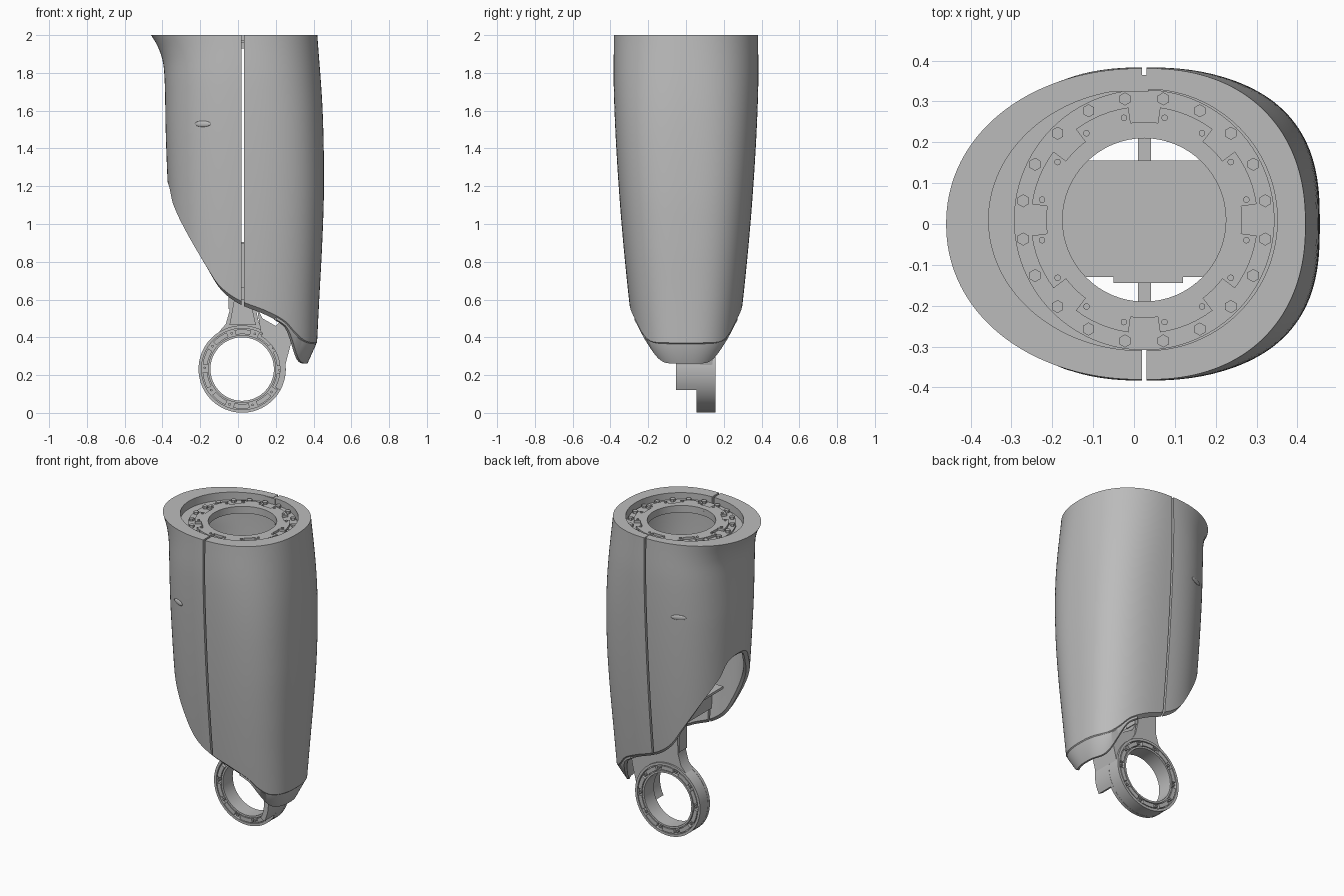
import bpy, bmesh
from math import sin, cos, pi, radians, atan2
from mathutils import Matrix, Vector

if "Cube" in bpy.data.objects:
    bpy.data.objects.remove(bpy.data.objects["Cube"])

grey = bpy.data.materials.new("plain grey")
grey.use_nodes = True
COLOR = (0.5, 0.5, 0.5, 1)
grey.diffuse_color = COLOR
grey.node_tree.nodes["Principled BSDF"].inputs["Base Color"].default_value = COLOR


def finish(name, bm, angle=35):
    bmesh.ops.recalc_face_normals(bm, faces=bm.faces)
    me = bpy.data.meshes.new(name)
    bm.to_mesh(me)
    bm.free()
    me.materials.append(grey)
    ob = bpy.data.objects.new(name, me)
    bpy.context.collection.objects.link(ob)
    bpy.ops.object.select_all(action='DESELECT')
    ob.select_set(True)
    bpy.context.view_layer.objects.active = ob
    bpy.ops.object.shade_smooth_by_angle(angle=radians(angle))


def curve(points, v):
    """Smooth interpolation through sorted (position, value) pairs."""
    if v <= points[0][0]:
        return points[0][1]
    if v >= points[-1][0]:
        return points[-1][1]
    slope = lambda i: ((points[min(i + 1, len(points) - 1)][1] - points[max(i - 1, 0)][1]) /
                       (points[min(i + 1, len(points) - 1)][0] - points[max(i - 1, 0)][0]))
    for i in range(len(points) - 1):
        (p, a), (q, b) = points[i], points[i + 1]
        if v <= q:
            h = q - p
            t = (v - p) / h
            return ((2*t**3 - 3*t*t + 1) * a + (t**3 - 2*t*t + t) * h * slope(i)
                    + (3*t*t - 2*t**3) * b + (t**3 - t*t) * h * slope(i + 1))


# Silhouettes of the shell, and how square its cross-section is
CX, GAP = 0.025, 0.006
LEFT_X = [(0.5, -0.33), (1.0, -0.362), (1.25, -0.374), (1.5, -0.383), (1.75, -0.388),
          (1.86, -0.398), (1.94, -0.425), (2.0, -0.46)]
RIGHT_X = [(0.3, 0.415), (0.6, 0.43), (0.9, 0.446), (1.2, 0.455), (1.6, 0.448), (2.0, 0.42)]
HALF_Y = [(0.3, 0.265), (0.6, 0.302), (1.0, 0.341), (1.4, 0.369), (1.75, 0.383), (2.0, 0.381)]
LEFT_SQUARE = [(1.5, 2.35), (1.8, 2.3), (2.0, 2.08)]
RIGHT_SQUARE = [(0.5, 2.65), (1.4, 2.7), (2.0, 2.25)]
CUT = [(-0.39, 1.26), (-0.365, 1.2), (-0.345, 1.11), (-0.28, 0.97), (-0.17, 0.78), (-0.1, 0.675),
       (0, 0.6), (0.15, 0.54), (0.25, 0.485), (0.31, 0.42), (0.36, 0.38), (0.42, 0.37)]


def wall(side, th, z, inset=0.0):
    edge = curve(RIGHT_X if side > 0 else LEFT_X, z)
    a = abs(edge - CX) - GAP - inset
    b = curve(HALF_Y, z) - inset
    e = 2 / curve(RIGHT_SQUARE if side > 0 else LEFT_SQUARE, z)
    s = sin(th)
    return (CX + side * (GAP + a * max(cos(th), 0) ** e), b * abs(s) ** e * (1 if s > 0 else -1), z)


def cut_height(side, th):
    z = 1.0
    for _ in range(12):
        z = 0.5 * z + 0.5 * curve(CUT, wall(side, th, z)[0])
    return z


def loft(columns, name):
    """Closed cross-sections joined into a solid, with both ends capped."""
    bm = bmesh.new()
    cols = [[bm.verts.new(p) for p in c] for c in columns]
    n = len(cols[0])
    for a, b in zip(cols, cols[1:]):
        for i in range(n):
            j = (i + 1) % n
            bm.faces.new((a[i], a[j], b[j], b[i]))
    bm.faces.new(cols[0])
    bm.faces.new(cols[-1])
    finish(name, bm)


def angles(n):
    return [-pi / 2 + pi * i / n for i in range(n + 1)]


# Two shell halves with a rim, an inner ledge and a slanted lower opening
def shell_half(side, name):
    cols, rows, thick = [], 36, 0.035
    for th in angles(72):
        zb = cut_height(side, th)
        c = [wall(side, th, zb + (2 - zb) * i / rows) for i in range(rows + 1)]
        rim = lambda r, q, z: (CX + side * (GAP + r * cos(th)), 0.01 + q * sin(th), z)
        wide = 0.375 if side < 0 else 0.32
        c += [rim(wide, 0.32, 2), rim(wide, 0.32, 1.95), rim(0.30, 0.305, 1.95), rim(0.30, 0.305, 1.91)]
        c += [wall(side, th, 1.91 + (zb - 1.91) * i / 14, thick) for i in range(15)]
        c.append(wall(side, th, zb - 0.02, 0.02))
        cols.append(c)
    loft(cols, name)


shell_half(1, "outer_shell")
shell_half(-1, "inner_shell")

# Tapered skirt under the long side of the shell
cols = []
for th in angles(72)[8:-8]:
    zb = cut_height(1, th)
    x, y, z = wall(1, th, zb, 0.006)
    k = min(max((x - 0.25) / 0.15, 0), 1)
    k = k * k * (3 - 2 * k)
    low = (x - 0.045 * k, y * (1 - 0.24 * k), zb - 0.02 - 0.09 * k)
    cols.append([(x, y, zb + 0.03), (x, y, zb - 0.01), low, (low[0] - 0.012, low[1] * 0.95, low[2]),
                 (x - 0.03, y * 0.9, zb + 0.03)])
loft(cols, "lower_skirt")


def sector(name, center, r0, r1, depth, a0=0, a1=360, upright=False, steps=64):
    """Ring or arc slab along z, or along y when upright."""
    bm = bmesh.new()
    full = a1 - a0 >= 360
    n = max(3, int(steps * (a1 - a0) / 360))
    cols = []
    for i in range(n if full else n + 1):
        t = radians(a0 + (a1 - a0) * i / n)
        ring = [(r0, 0), (r1, 0), (r1, depth), (r0, depth)]
        cols.append([bm.verts.new((r * cos(t), d, r * sin(t)) if upright
                                  else (r * cos(t), r * sin(t), d)) for r, d in ring])
    pairs = list(zip(cols, cols[1:])) + ([(cols[-1], cols[0])] if full else [])
    for a, b in pairs:
        for k in range(4):
            m = (k + 1) % 4
            bm.faces.new((a[k], a[m], b[m], b[k]))
    if not full:
        bm.faces.new(cols[0])
        bm.faces.new(cols[-1])
    bmesh.ops.translate(bm, verts=bm.verts, vec=center)
    finish(name, bm)


def box(name, lo, hi):
    bm = bmesh.new()
    bmesh.ops.create_cube(bm, size=1)
    for v in bm.verts:
        v.co = [(l + h) / 2 + c * (h - l) for l, h, c in zip(lo, hi, v.co)]
    finish(name, bm)


def slab(name, outline, y0, y1):
    """Front outline pushed from y0 to y1."""
    bm = bmesh.new()
    face = bm.faces.new([bm.verts.new((x, y0, z)) for x, z in outline])
    new = bmesh.ops.extrude_face_region(bm, geom=[face])["geom"]
    bmesh.ops.translate(bm, verts=[v for v in new if isinstance(v, bmesh.types.BMVert)], vec=(0, y1 - y0, 0))
    finish(name, bm)


def studs(name, center, radius, count, size, height, upright=False, sides=6, offset=0.5):
    bm = bmesh.new()
    for i in range(count):
        t = 2 * pi * (i + offset) / count
        turn = Matrix.Rotation(pi / 2, 4, 'X') if upright else Matrix()
        at = Vector((cos(t), 0, sin(t)) if upright else (cos(t), sin(t), 0)) * radius + Vector(center)
        bmesh.ops.create_cone(bm, cap_ends=True, segments=sides, radius1=size, radius2=size,
                              depth=height, matrix=Matrix.Translation(at) @ turn)
    finish(name, bm)


# Bearing set into the top
HUB = Vector((0.025, 0.01, 0))
sector("bearing_plate", HUB + Vector((0, 0, 1.93)), 0.2, 0.319, 0.03, steps=96)
sector("bearing_flange", HUB + Vector((0, 0, 1.955)), 0.2, 0.24, 0.02)
for i in range(8):
    sector("flange_tab", HUB + Vector((0, 0, 1.955)), 0.238, 0.278, 0.02, i * 45 + 8, i * 45 + 37, steps=80)
studs("outer_nuts", HUB + Vector((0, 0, 1.965)), 0.3, 20, 0.016, 0.02)
studs("flange_screws", HUB + Vector((0, 0, 1.977)), 0.255, 16, 0.008, 0.008, sides=10)

# Clasps beside the seam at the top; the rear one bridges it
box("front_clasp", (-0.053, -0.372, 1.95), (0.018, -0.335, 2.0))
box("rear_clasp", (-0.053, 0.325, 1.95), (0.035, 0.365, 1.998))

# Oval slots on both faces
for s in (-1, 1):
    th = s * 1.1
    p, q = Vector(wall(-1, th, 1.53)), Vector(wall(-1, th + 0.05, 1.53))
    d = q - p
    bm = bmesh.new()
    bmesh.ops.create_uvsphere(bm, u_segments=24, v_segments=12, radius=1)
    bmesh.ops.transform(bm, verts=bm.verts, matrix=Matrix.Translation(p) @ Matrix.Rotation(atan2(d.y, d.x), 4, 'Z')
                        @ Matrix.Diagonal((0.046, 0.007, 0.016, 1)))
    finish("oval_slot", bm)

# Inner frame
box("frame_plate", (-0.175, -0.13, 0.89), (0.3, 0.155, 0.905))
box("frame_rib", (0.01, -0.28, 0.66), (0.042, 0.29, 0.9))
box("frame_web", (-0.05, 0.06, 0.55), (0.11, 0.14, 0.895))
box("frame_foot", (-0.05, -0.145, 0.87), (0.12, -0.125, 0.905))

# Joint ring hanging below, with grooved faces, raised pads and screws
RING = Vector((0.022, 0.055, 0.232))
sector("joint_ring", RING + Vector((0, 0.02, 0)), 0.168, 0.23, 0.06, upright=True, steps=96)
for y in (0, 0.08):
    at = RING + Vector((0, y, 0))
    sector("ring_outer_lip", at, 0.215, 0.231, 0.02, upright=True, steps=96)
    sector("ring_inner_lip", at, 0.168, 0.18, 0.02, upright=True, steps=96)
    for i in range(10):
        sector("ring_pad", at, 0.185, 0.21, 0.02, i * 36 + 5, i * 36 + 29, True, 96)
    studs("ring_screws", at + Vector((0, 0.01, 0)), 0.198, 10, 0.007, 0.018, True, 8, -0.05)

# Neck and side bracket joining the ring to the shell
slab("neck", [(-0.04, 0.66), (0.09, 0.66), (0.09, 0.57), (0.11, 0.48), (0.14, 0.43), (0.022, 0.45),
              (-0.1, 0.43), (-0.065, 0.47), (-0.045, 0.54)], 0.065, 0.145)
slab("neck_panel", [(-0.02, 0.6), (0.065, 0.6), (0.095, 0.465), (-0.045, 0.465)], 0.05, 0.066)
sector("side_arc", (RING.x, -0.053, RING.z), 0.2, 0.231, 0.11, -29, 60, True)
slab("side_bracket", [(0.1, 0.56), (0.13, 0.5), (0.2, 0.46), (0.24, 0.5), (0.3, 0.47), (0.278, 0.36),
                      (0.25, 0.25), (0.225, 0.3), (0.19, 0.37), (0.12, 0.43)], -0.05, 0.14)
studs("bracket_screws", (0.225, -0.051, 0.43), 0.03, 3, 0.01, 0.006, True, 12)
